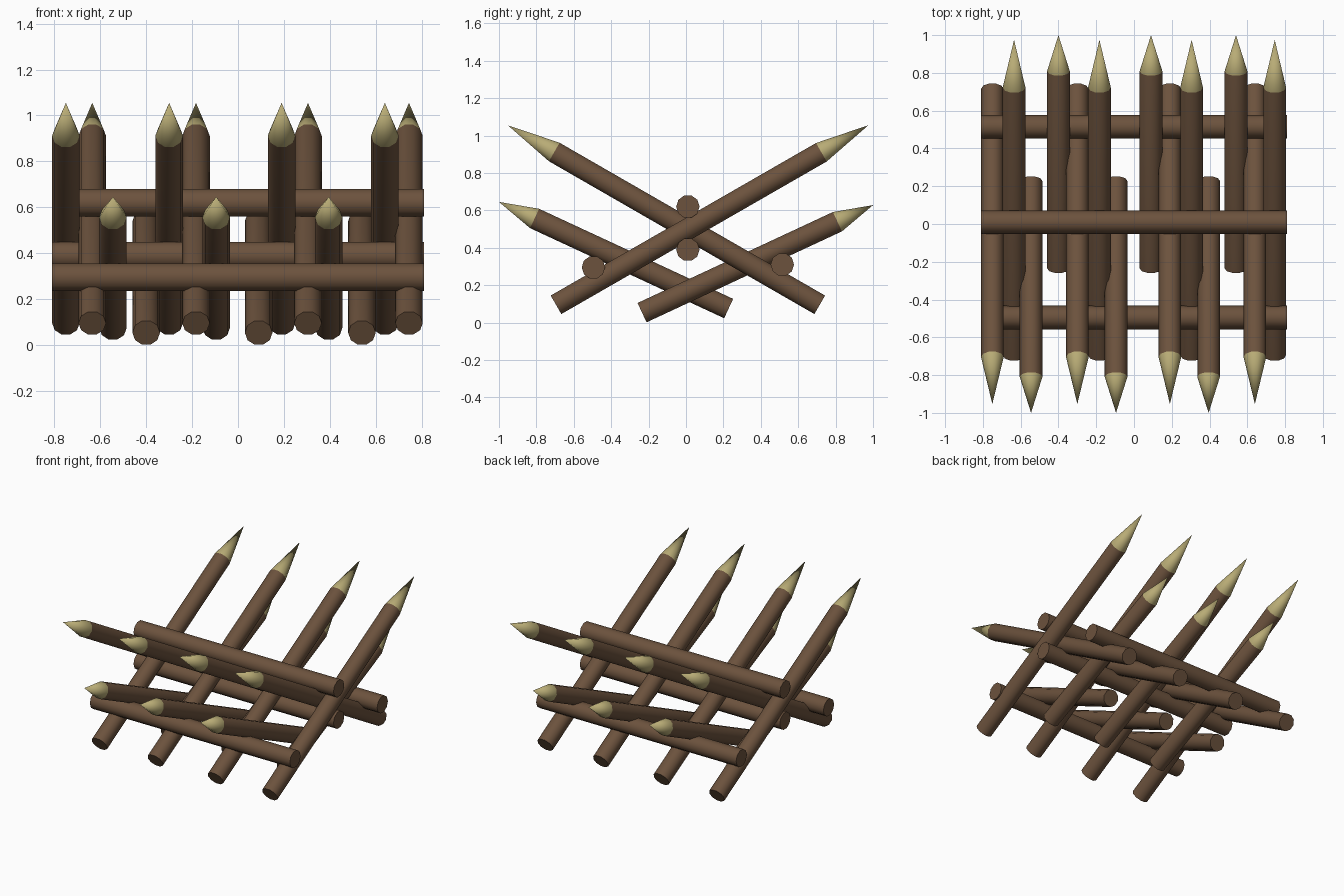
import bpy, math
from mathutils import Vector

if "Cube" in bpy.data.objects:
    bpy.data.objects.remove(bpy.data.objects["Cube"])

SIDES = 10


def material(name, rgb):
    m = bpy.data.materials.new(name)
    m.diffuse_color = (*rgb, 1)
    m.use_nodes = True
    m.node_tree.nodes["Principled BSDF"].inputs["Base Color"].default_value = m.diffuse_color
    return m


WOOD = material("bark_brown", (0.15, 0.085, 0.047))
CUT = material("cut_wood", (0.48, 0.41, 0.18))


def ring(center, u, v, r, offset=0.0):
    pts = []
    for i in range(SIDES):
        a = 2 * math.pi * i / SIDES + offset
        pts.append(center + u * (r * math.cos(a)) + v * (r * math.sin(a)))
    return pts


def finish(name, verts, faces, tip_faces=0):
    me = bpy.data.meshes.new(name)
    me.from_pydata(verts, [], faces)
    me.materials.append(WOOD)
    me.materials.append(CUT)
    for p in list(me.polygons)[len(faces) - tip_faces:]:
        p.material_index = 1
    ob = bpy.data.objects.new(name, me)
    bpy.context.collection.objects.link(ob)
    bpy.ops.object.select_all(action='DESELECT')
    ob.select_set(True)
    bpy.context.view_layer.objects.active = ob
    bpy.ops.object.shade_smooth_by_angle(angle=math.radians(40))


def tube_faces():
    n = SIDES
    return [(i, (i + 1) % n, n + (i + 1) % n, n + i) for i in range(n)]


# Sharpened stake lying in a y-z plane, from butt to pointed tip
def stake(name, x, butt, tip, tip_len, r=0.06):
    a, b = Vector((x, *butt)), Vector((x, *tip))
    d = (b - a).normalized()
    u = Vector((1, 0, 0))
    v = d.cross(u)
    n = SIDES
    verts = ring(a, u, v, r) + ring(b - d * tip_len, u, v, r) + [b]
    faces = tube_faces() + [tuple(reversed(range(n)))]
    faces += [(n + i, n + (i + 1) % n, 2 * n) for i in range(n)]
    finish(name, verts, faces, n)


# Horizontal cross rail along x
def rail(name, y, z, half=0.81, r=0.0625):
    u, v = Vector((0, 1, 0)), Vector((0, 0, 1))
    n = SIDES
    verts = ring(Vector((-half, y, z)), u, v, r) + ring(Vector((half, y, z)), u, v, r)
    faces = tube_faces() + [tuple(reversed(range(n))), tuple(range(n, 2 * n))]
    finish(name, verts, faces)


# Stake rows: name, x positions, butt (y, z), tip (y, z), point length
ROWS = [
    ("long_front_stake", (-0.75, -0.30, 0.19, 0.64), (0.715, 0.095), (-0.953, 1.055), 0.287),
    ("long_back_stake", (-0.635, -0.183, 0.305, 0.745), (-0.695, 0.095), (0.975, 1.055), 0.29),
    ("short_front_stake", (-0.545, -0.095, 0.395), (0.228, 0.075), (-1.0, 0.645), 0.21),
    ("short_back_stake", (-0.40, 0.09, 0.54), (-0.235, 0.053), (1.0, 0.628), 0.21),
]
for name, xs, butt, tip, length in ROWS:
    for i, x in enumerate(xs):
        stake(f"{name}_{i + 1}", x, butt, tip, length)

# Rails tying the stakes together
rail("upper_middle_rail", 0.01, 0.62)
rail("lower_middle_rail", 0.01, 0.39)
rail("front_rail", -0.495, 0.295)
rail("back_rail", 0.515, 0.31)
